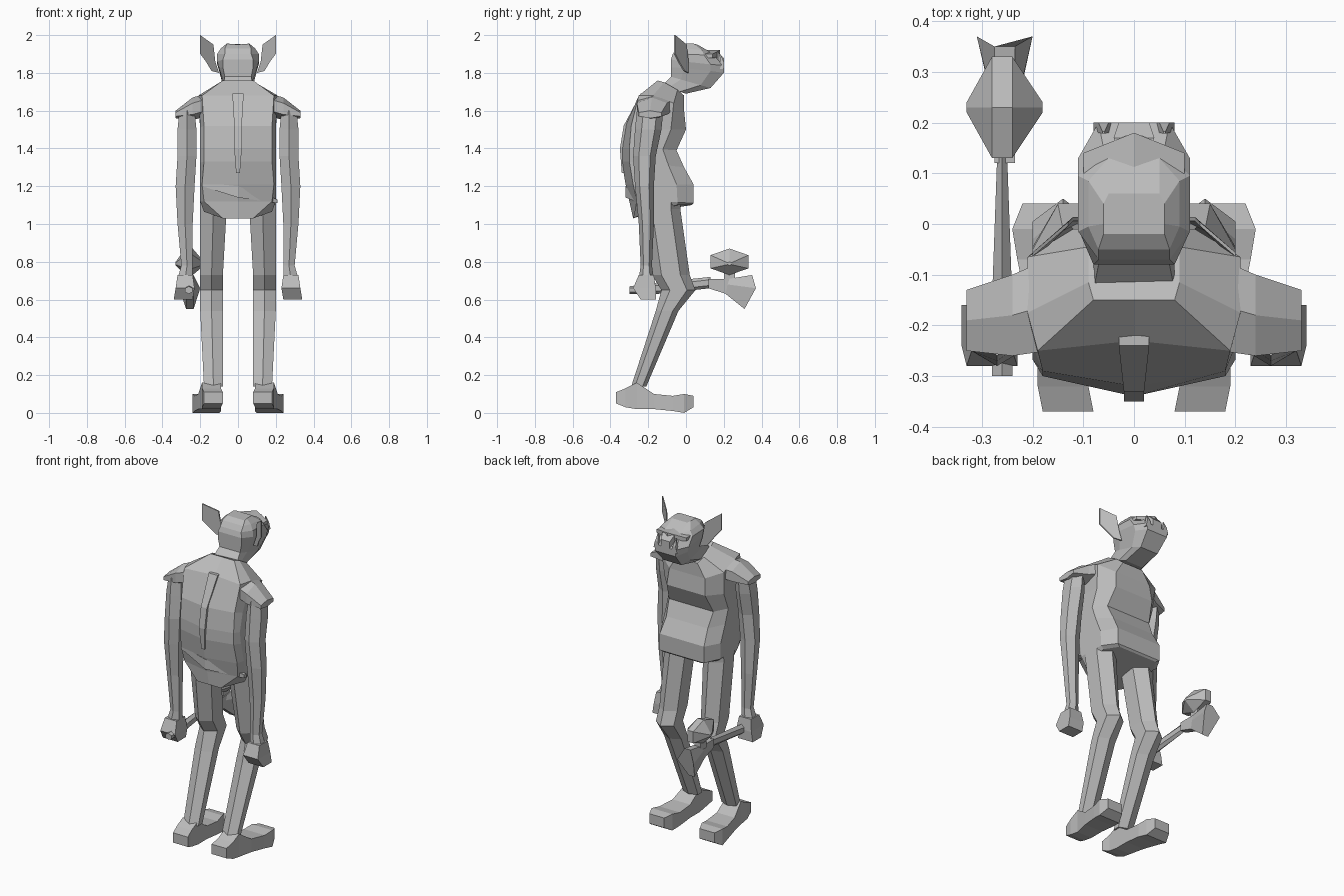
import bpy, bmesh, math
from mathutils import Vector

cube = bpy.data.objects.get("Cube")
if cube:
    bpy.data.objects.remove(cube, do_unlink=True)

CM = 0.01  # all part dimensions below are in hundredths of a unit

stone = bpy.data.materials.new("plain_grey")
stone.use_nodes = True
GREY = (0.5, 0.5, 0.5, 1)
stone.diffuse_color = GREY
stone.node_tree.nodes["Principled BSDF"].inputs["Base Color"].default_value = GREY


def finish(name, bm, mirror=False):
    """Turn a bmesh into a flat shaded object, optionally mirrored across x."""
    if mirror:
        copy = bmesh.ops.duplicate(bm, geom=bm.verts[:] + bm.edges[:] + bm.faces[:])
        for item in copy["geom"]:
            if isinstance(item, bmesh.types.BMVert):
                item.co.x = -item.co.x
    bmesh.ops.recalc_face_normals(bm, faces=bm.faces[:])
    mesh = bpy.data.meshes.new(name)
    bm.to_mesh(mesh)
    bm.free()
    mesh.materials.append(stone)
    obj = bpy.data.objects.new(name, mesh)
    bpy.context.collection.objects.link(obj)
    return obj


def loft(name, rings, mirror=False):
    """Skin a list of point rings and cap both ends."""
    bm = bmesh.new()
    loops = [[bm.verts.new(Vector(p) * CM) for p in ring] for ring in rings]
    for low, high in zip(loops, loops[1:]):
        for i in range(len(low)):
            j = (i + 1) % len(low)
            bm.faces.new((low[i], low[j], high[j], high[i]))
    bm.faces.new(loops[0])
    bm.faces.new(loops[-1])
    return finish(name, bm, mirror)


def limb(name, stations, sides=6, axis="z", mirror=False):
    """Loft polygons (x, y, z, half size, half size) stacked along one axis."""
    angles = [math.tau * (i + 0.5) / sides for i in range(sides)]
    wide = max(math.cos(a) for a in angles)
    tall = max(math.sin(a) for a in angles)
    rings = []
    for x, y, z, ru, rv in stations:
        ring = []
        for a in angles:
            u, v = ru * math.cos(a) / wide, rv * math.sin(a) / tall
            offset = {"z": (u, v, 0), "y": (u, 0, v), "x": (0, u, v)}[axis]
            ring.append(Vector((x, y, z)) + Vector(offset))
        rings.append(ring)
    return loft(name, rings, mirror)


def body_ring(z_back, z_side, z_front, y_back, y_front, w_side, w_back, w_front, bulge=0):
    """Symmetric ring that can tilt, taper and bulge along the spine."""
    y_mid = (y_back + y_front) / 2
    half = [(w_back, y_back + bulge, z_back),
            (w_side, (y_back + y_mid) / 2, (z_back + z_side) / 2),
            (w_side, (y_front + y_mid) / 2, (z_front + z_side) / 2),
            (w_front, y_front, z_front)]
    return [(0, y_back, z_back)] + half + [(-x, y, z) for x, y, z in reversed(half)]


def plate(name, outline, thickness, mirror=False):
    """Thin slab from an outline, thickened along y."""
    rings = [[(x, y + side * thickness, z) for x, y, z in outline] for side in (-1, 1)]
    return loft(name, rings, mirror)


# Hunched torso with hanging belly
loft("torso", [body_ring(*r) for r in (
    (103, 110, 110, -28, 3, 18, 8, 13, 0),
    (112, 112, 111, -30, 4, 20, 18, 15, 4),
    (121, 121, 121, -32, 4, 20, 19, 15, 4),
    (133, 132, 130, -34, -1, 20, 18, 14, 4),
    (140, 140, 139, -34, -5, 20, 18, 15, 4),
    (152, 150, 150, -32, 0, 20, 18, 13, 3),
    (168, 168, 160, -23, -1, 21, 19, 12, -2),
    (176, 174, 168, -15, -1, 9, 8, 7, 0))])

# Raised spine and sagging waist fold on the back
limb("spine_ridge", [(0, -23, 169, 3, 1), (0, -32, 152, 2, 1),
                     (0, -34, 140, 2, 1), (0, -33, 127, 1, 1)], sides=4)
limb("waist_fold", [(-19, -27, 121, 1, 1), (0, -31, 117, 1, 3),
                    (21, -23, 112, 1, 1)], sides=4, axis="x")

# Head with heavy forward jaw
loft("head", [body_ring(*r) for r in (
    (173, 171, 169, -13, 0, 8, 8, 6),
    (178, 175, 172, -8, 13, 8, 7, 6),
    (183, 182, 180, -8, 20, 10, 8, 7),
    (187, 185, 184, -8, 20, 11, 8, 7),
    (190, 190, 189, -7, 15, 11, 7, 6),
    (193, 193, 191, -5, 13, 9, 7, 5),
    (195, 196, 195, -2, 6, 6, 6, 5))])
limb("brow", [(-10, 12, 189, 2, 1), (0, 14, 190, 4, 2), (10, 12, 189, 2, 1)],
     sides=4, axis="x")
limb("nose", [(0, 13, 190, 2, 1), (0, 17, 188, 4, 3), (0, 20, 186, 3, 2)],
     sides=4, axis="y")
limb("tusks", [(6, 19, 182, 2, 1), (6, 19, 186, 1, 1), (6, 18, 190, .2, .2)],
     sides=4, mirror=True)
plate("ears", [(10, 1, 180), (14, -1, 181), (17, -4, 186), (20, -6, 190),
               (20, -6, 200), (13, 0, 195), (12, 1, 186)], 0.4, mirror=True)

# Sloping shoulders, arms and hands
limb("shoulders", [(17, -16, 163, 9, 6), (24, -18, 161, 8, 6), (33, -19, 158, 6, 2)],
     axis="x", mirror=True)
limb("arms", [(27, -19, 160, 4, 7), (27, -20, 150, 5, 7), (27, -22, 136, 5, 6),
              (28, -22, 120, 5, 5), (28, -21, 100, 4, 4),
              (27, -21, 78, 3, 3), (28, -21, 71, 4, 4)], mirror=True)
limb("hands", [(28, -21, 73, 4, 4), (28, -22, 66, 5, 6), (29, -20, 60, 5, 4)],
     sides=4, mirror=True)

# Bent legs with knees pushed forward
limb("legs", [(13, -13, 122, 7, 11), (13, -13, 108, 7, 10), (14, -8, 73, 6, 10),
              (14, -4, 65, 6, 9), (14, -10, 54, 6, 6), (13, -25, 14, 5, 4)],
     mirror=True)

# Long flat feet
limb("feet", [(13, -37, 8, 5, 3), (14, -32, 8, 5, 5), (14, -26, 9, 5, 7),
              (15, -17, 6, 6, 4), (16, -7, 5, 7, 4), (17, -1, 5, 7, 5),
              (17, 4, 6, 5, 3)], sides=4, axis="y", mirror=True)

# Hand weapon: handle, flared blade and faceted stone
limb("weapon_handle", [(-26, -30, 65, 2, 2), (-26, -15, 66, 2, 3), (-26, 13, 69, 1, 3)],
     axis="y")


def blade_ring(half_width, flare, low, middle, high):
    """Six sided section given by three (y, z) levels, widest at the middle."""
    right = [(half_width, *low), (flare, *middle), (half_width, *high)]
    left = [(-x, y, z) for x, y, z in reversed(right)]
    return [(x - 25.5, y, z) for x, y, z in right + left]


loft("weapon_blade", [
    blade_ring(2, 2, (12, 66), (12, 69), (12, 71)),
    blade_ring(2, 2, (21, 63), (22, 68), (23, 71)),
    blade_ring(2, 5.5, (31, 55), (37, 66), (35, 73))])
limb("weapon_neck", [(-26, 23, 69, 2, 3), (-26, 23, 76, 2, 3)], sides=4)
limb("weapon_stone", [(-33, 23, 79, 1, 1), (-28, 23, 80, 10, 7),
                      (-24, 23, 80, 10, 7), (-18, 23, 79, 1, 1)], axis="x")
